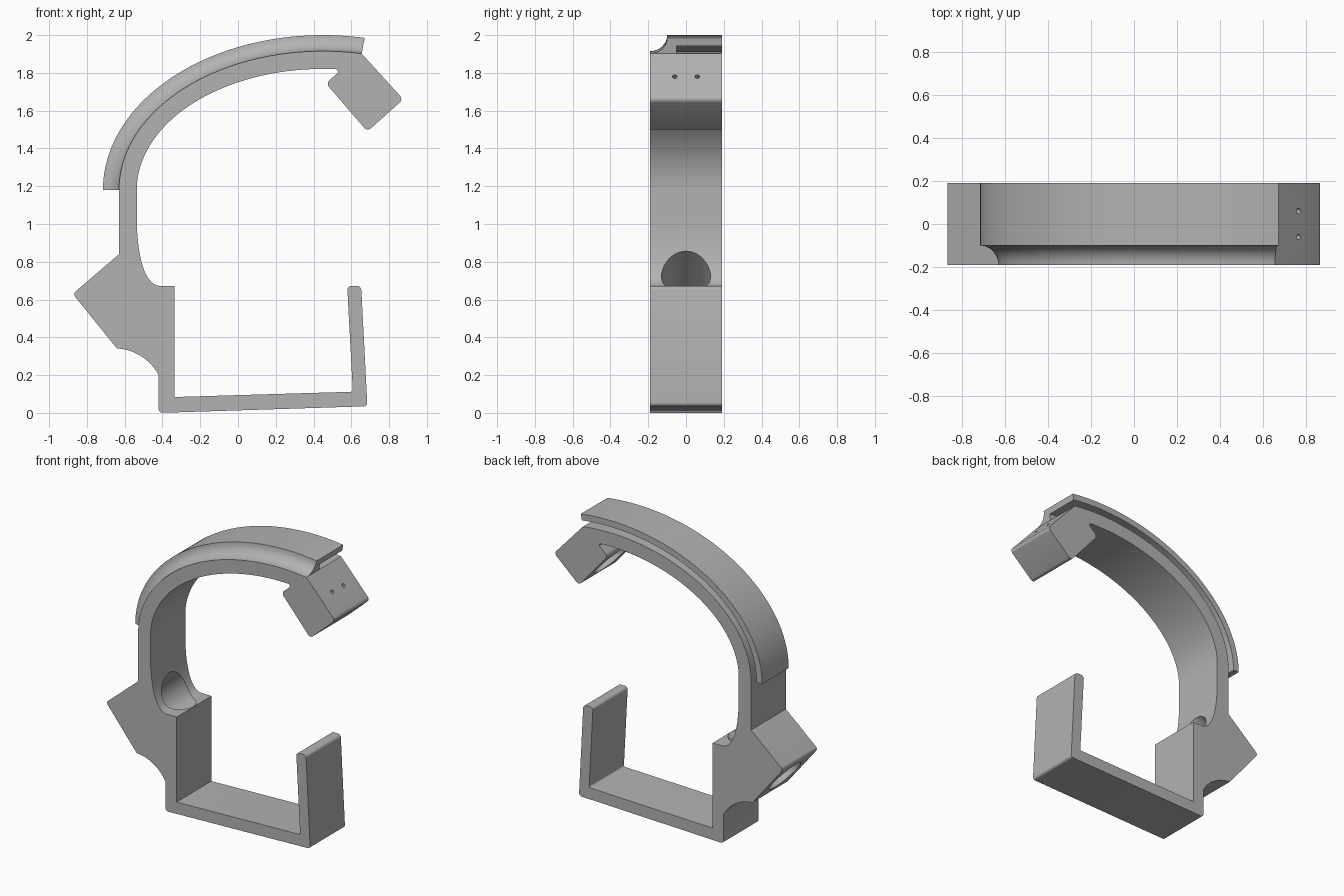
import bpy, bmesh, math
from mathutils import Vector

cube = bpy.data.objects.get("Cube")
if cube:
    bpy.data.objects.remove(cube, do_unlink=True)

HALF = 0.19                      # half depth of the whole bracket
CENTRE = Vector((0.45, 1.18))    # centre of the elliptical arm
T_END = 1.38                     # where the arm meets the upper head
AXIS = Vector((0.76, 0, 0.65)).normalized()   # shared bore direction

grey = bpy.data.materials.new("grey plastic")
grey.use_nodes = True
grey.diffuse_color = (0.45, 0.45, 0.45, 1)
grey.node_tree.nodes["Principled BSDF"].inputs["Base Color"].default_value = (0.45, 0.45, 0.45, 1)


def sweep(offset, start, end, steps=48):
    """Points on the arm ellipse; offset 0 is the outer face of the arm."""
    pts = []
    for i in range(steps + 1):
        t = start + (end - start) * i / steps
        pts.append(CENTRE + Vector(((1.08 + offset) * math.cos(t), (0.735 + offset) * math.sin(t))))
    return pts


def curve(a, b, c, d, steps=14):
    """Cubic curve through two end points and two handles."""
    a, b, c, d = map(Vector, (a, b, c, d))
    out = []
    for i in range(steps + 1):
        t = i / steps
        u = 1 - t
        out.append(a * u**3 + b * 3 * u * u * t + c * 3 * u * t * t + d * t**3)
    return out


def rounded(prev, corner, nxt, r, steps=6):
    """Replace a corner by a small rounded bend."""
    p, c, n = map(Vector, (prev, corner, nxt))
    a = c + (p - c).normalized() * r
    b = c + (n - c).normalized() * r
    return curve(a, a.lerp(c, 0.55), b.lerp(c, 0.55), b, steps)


def finish(name, bm):
    bmesh.ops.recalc_face_normals(bm, faces=bm.faces)
    mesh = bpy.data.meshes.new(name)
    bm.to_mesh(mesh)
    bm.free()
    mesh.materials.append(grey)
    obj = bpy.data.objects.new(name, mesh)
    bpy.context.collection.objects.link(obj)
    return obj


def select(obj):
    bpy.ops.object.select_all(action="DESELECT")
    obj.select_set(True)
    bpy.context.view_layer.objects.active = obj


def bore(target, start, length, radius, sides):
    """Cut a round hole along the shared axis."""
    bm = bmesh.new()
    bmesh.ops.create_cone(bm, cap_ends=True, segments=sides, radius1=radius, radius2=radius, depth=length)
    cutter = finish("bore_cutter", bm)
    cutter.rotation_euler = AXIS.to_track_quat("Z", "Y").to_euler()
    cutter.location = Vector(start) + AXIS * length / 2
    cutter.hide_render = True
    mod = target.modifiers.new("bore", "BOOLEAN")
    mod.object = cutter
    mod.solver = "EXACT"
    bpy.context.view_layer.update()
    select(target)
    bpy.ops.object.modifier_apply(modifier=mod.name)
    bpy.data.objects.remove(cutter, do_unlink=True)


# Side profile of the one-piece bracket, clockwise from the lower head
head_top, head_tip, head_low = (-0.63, 0.84), (-0.875, 0.63), (-0.64, 0.34)
heel, toe = (-0.42, 0.0), (0.685, 0.035)
post_out, post_in = (0.652, 0.672), (0.578, 0.672)
far_tip, near_tip, back_tip = (0.875, 1.66), (0.685, 1.49), (0.465, 1.745)
arm_end = sweep(0, T_END, T_END, 1)[0]
notch = (0.545, 1.815)

profile = [Vector(head_top)]
profile += sweep(0, math.pi, T_END)
profile += rounded(arm_end, far_tip, near_tip, 0.025)
profile += rounded(far_tip, near_tip, back_tip, 0.025)
profile += rounded(near_tip, back_tip, notch, 0.025)
profile += rounded(back_tip, notch, (0.48, 1.826), 0.03)
profile += sweep(-0.094, math.pi / 2 - 0.03, math.pi)
profile += curve((-0.534, 1.1), (-0.545, 0.86), (-0.5, 0.67), (-0.41, 0.672))
profile += [Vector((-0.336, 0.672)), Vector((-0.336, 0.084))]
profile += rounded((-0.336, 0.084), (0.608, 0.112), post_in, 0.012, 4)
profile += rounded((0.608, 0.112), post_in, post_out, 0.022)
profile += rounded(post_in, post_out, toe, 0.022)
profile += rounded(post_out, toe, heel, 0.02)
profile += rounded(toe, heel, (-0.42, 0.2), 0.02)
profile += curve((-0.42, 0.2), (-0.46, 0.28), (-0.55, 0.335), (-0.63, 0.34))
profile += rounded((-0.63, 0.34), head_low, head_tip, 0.008, 3)
profile += rounded(head_low, head_tip, head_top, 0.02)

bm = bmesh.new()
face = bm.faces.new([bm.verts.new((p.x, -HALF, p.y)) for p in profile])
ext = bmesh.ops.extrude_face_region(bm, geom=[face])
bmesh.ops.translate(bm, vec=(0, 2 * HALF, 0), verts=[g for g in ext["geom"] if isinstance(g, bmesh.types.BMVert)])
bmesh.ops.remove_doubles(bm, verts=bm.verts, dist=0.0005)
bracket = finish("bracket_body", bm)

# Through bore in the lower head, blind bore and two wire holes in the upper head
lower_face = Vector((-0.757, 0, 0.485))
upper_face = Vector((0.575, 0, 1.618))
bore(bracket, lower_face - AXIS * 0.15, 0.85, 0.13, 48)
bore(bracket, upper_face - AXIS * 0.05, 0.24, 0.13, 48)
for y in (-0.06, 0.06):
    bore(bracket, upper_face + AXIS * 0.1 + Vector((0, y, 0)), 0.25, 0.013, 16)

# Outer rail: a cove at the front and a flange over an open slot at the back
RISE = 0.085
section = []
for i in range(9):
    a = math.pi / 2 * i / 8
    section.append((-HALF + 0.09 * math.sin(a), RISE * (1 - math.cos(a))))
section += [(HALF, RISE), (HALF, 0.042), (-0.05, 0.042), (-0.05, 0)]

bm = bmesh.new()
rows = [[bm.verts.new((p.x, y, p.y)) for p in sweep(h, math.pi, T_END)] for y, h in section]
for k, row in enumerate(rows):
    other = rows[(k + 1) % len(rows)]
    for i in range(len(row) - 1):
        bm.faces.new((row[i], row[i + 1], other[i + 1], other[i]))
for end in (0, -1):
    bm.faces.new([row[end] for row in rows])
rail = finish("outer_rail", bm)

for obj in (bracket, rail):
    select(obj)
    bpy.ops.object.shade_smooth_by_angle(angle=math.radians(30))
